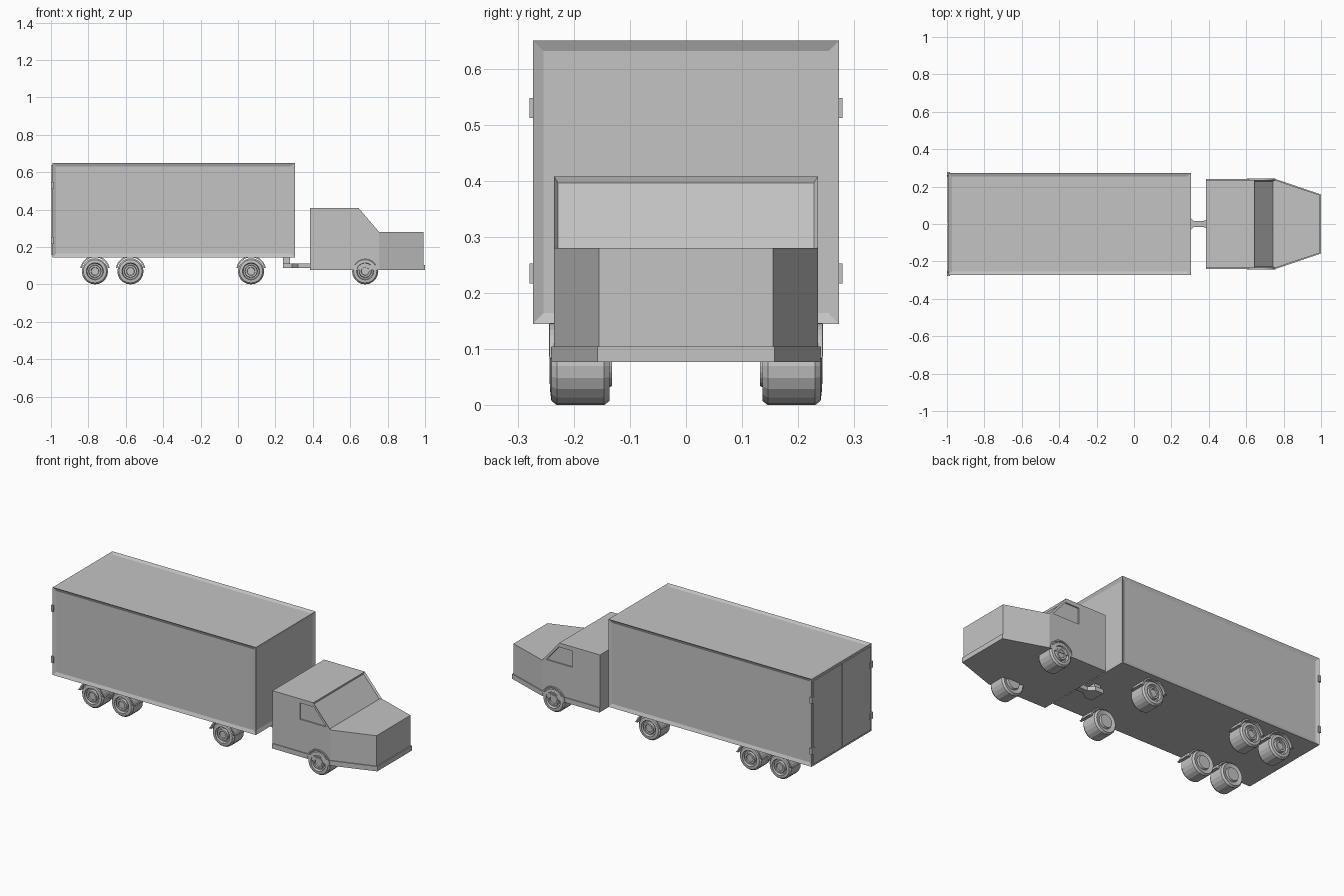
import bpy, bmesh, math
from mathutils import Vector

if "Cube" in bpy.data.objects:
    bpy.data.objects.remove(bpy.data.objects["Cube"], do_unlink=True)

grey = bpy.data.materials.new("plain grey")
grey.use_nodes = True
grey.diffuse_color = (0.55, 0.55, 0.55, 1)
grey.node_tree.nodes["Principled BSDF"].inputs["Base Color"].default_value = (0.55, 0.55, 0.55, 1)


def finish(name, bm):
    bmesh.ops.recalc_face_normals(bm, faces=bm.faces)
    mesh = bpy.data.meshes.new(name)
    bm.to_mesh(mesh)
    bm.free()
    mesh.materials.append(grey)
    obj = bpy.data.objects.new(name, mesh)
    bpy.context.collection.objects.link(obj)
    return obj


def box_mesh(lo, hi):
    bm = bmesh.new()
    bmesh.ops.create_cube(bm, size=1)
    for v in bm.verts:
        v.co = Vector([(a + b) / 2 + c * (b - a) for a, b, c in zip(lo, hi, v.co)])
    bm.normal_update()
    return bm


def box(name, lo, hi):
    return finish(name, box_mesh(lo, hi))


def prism(name, points, lo, hi, axis):
    """Extrude an outline along y (points are x, z) or z (points are x, y)."""
    bm = bmesh.new()
    rings = []
    for d in (lo, hi):
        rings.append([bm.verts.new((a, d, b) if axis == "y" else (a, b, d)) for a, b in points])
    n = len(points)
    for ring in rings:
        bm.faces.new(ring)
    for i in range(n):
        j = (i + 1) % n
        bm.faces.new((rings[0][i], rings[0][j], rings[1][j], rings[1][i]))
    return finish(name, bm)


def lathe(name, profile, x, z, side, steps=20):
    """Turn a (radius, y) profile around an axle along y."""
    bm = bmesh.new()
    rings = []
    for r, y in profile:
        rings.append([bm.verts.new((x + r * math.cos(math.tau * i / steps), side * y,
                                    z + r * math.sin(math.tau * i / steps))) for i in range(steps)])
    for a, b in zip(rings, rings[1:]):
        for i in range(steps):
            j = (i + 1) % steps
            bm.faces.new((a[i], a[j], b[j], b[i]))
    bm.faces.new(rings[0])
    bm.faces.new(rings[-1])
    return finish(name, bm)


def arch(name, x, z, r_in, r_out, y_lo, y_hi, lip=0.0):
    """Half ring over a wheel, with optional level lips at its ends."""
    angles = [math.pi * (0.06 + 0.88 * i / 14) for i in range(15)]
    outer = [(x + r_out * math.cos(a), z + r_out * math.sin(a)) for a in angles]
    inner = [(x + r_in * math.cos(a), z + r_in * math.sin(a)) for a in reversed(angles)]
    if lip:
        outer = [(outer[0][0] + lip, outer[0][1])] + outer + [(outer[-1][0] - lip, outer[-1][1])]
    return prism(name, outer + inner, y_lo, y_hi, "y")


# Trailer box with recessed panels on its sides, roof and front
bm = box_mesh((-0.993, -0.273, 0.145), (0.305, 0.273, 0.65))
panels = [f for f in bm.faces if abs(f.normal.y) > 0.9 or f.normal.x > 0.9 or f.normal.z > 0.9]
bmesh.ops.inset_individual(bm, faces=panels, thickness=0.027, depth=-0.008)
finish("trailer_box", bm)

# Rear doors and hinges
for side, label in ((1, "left"), (-1, "right")):
    ys = sorted((side * 0.003, side * 0.262))
    box("rear_door_" + label, (-0.998, ys[0], 0.157), (-0.99, ys[1], 0.638))
    for z, level in ((0.235, "lower"), (0.53, "upper")):
        ys = sorted((side * 0.25, side * 0.279))
        box(f"door_hinge_{level}_{label}", (-1.0, ys[0], z - 0.018), (-0.985, ys[1], z + 0.018))

# Cab body: side outline plus a nose that narrows towards the front
outline = [(0.385, 0.08), (0.755, 0.08), (0.755, 0.28), (0.645, 0.408), (0.385, 0.408)]
bm = bmesh.new()
sides = []
for s in (-1, 1):
    main = [bm.verts.new((x, s * 0.235, z)) for x, z in outline]
    nose = [bm.verts.new((0.993, s * 0.155, z)) for z in (0.08, 0.28)]
    bm.faces.new(main)
    bm.faces.new((main[1], nose[0], nose[1], main[2]))
    sides.append((main, nose))
(m0, n0), (m1, n1) = sides
for i in (0, 2, 3, 4):
    j = (i + 1) % 5
    bm.faces.new((m0[i], m0[j], m1[j], m1[i]))
bm.faces.new((m0[1], n0[0], n1[0], m1[1]))
bm.faces.new((n0[0], n0[1], n1[1], n1[0]))
bm.faces.new((n0[1], m0[2], m1[2], n1[1]))
bm.faces.new((m0[0], m0[1], m1[1], m1[0])) if not bm.edges.get((m0[1], m1[1])).is_manifold and len(
    bm.edges.get((m0[0], m1[0])).link_faces) < 2 else None
bmesh.ops.recalc_face_normals(bm, faces=bm.faces)
windshield = [f for f in bm.faces if f.normal.x > 0.4 and f.normal.z > 0.4]
bmesh.ops.inset_individual(bm, faces=windshield, thickness=0.01, depth=-0.01)
cab = finish("cab_body", bm)

# Side windows cut as shallow recesses
window = [(0.56, 0.29), (0.728, 0.29), (0.648, 0.384), (0.56, 0.384)]
for s, label in ((1, "left"), (-1, "right")):
    cutter = prism("window_cutter_" + label, window, *sorted((s * 0.228, s * 0.3)), "y")
    cutter.hide_render = True
    mod = cab.modifiers.new("side window " + label, "BOOLEAN")
    mod.operation = "DIFFERENCE"
    mod.solver = "EXACT"
    mod.object = cutter
    bpy.context.view_layer.objects.active = cab
    bpy.ops.object.modifier_apply(modifier=mod.name)
    bpy.data.objects.remove(cutter, do_unlink=True)

# Bumper skirt around the bottom of the cab
half = [(0.385, 0.24), (0.757, 0.24), (1.0, 0.158)]
prism("bumper_skirt", half + [(x, -y) for x, y in reversed(half)], 0.077, 0.105, "z")

# Tow hitch
half = [(0.24, 0.045), (0.29, 0.045), (0.32, 0.016), (0.37, 0.016), (0.39, 0.024)]
prism("hitch_bar", half + [(x, -y) for x, y in reversed(half)], 0.088, 0.113, "z")
box("hitch_post", (0.24, -0.022, 0.11), (0.278, 0.022, 0.15))

# Wheels: tyre, recessed rim and raised hub
tyre = [(0.022, 0.132), (0.036, 0.132), (0.04, 0.142), (0.062, 0.136), (0.07, 0.146),
        (0.07, 0.23), (0.062, 0.24), (0.046, 0.242), (0.042, 0.228), (0.034, 0.228),
        (0.032, 0.243), (0.022, 0.243), (0.02, 0.236)]
axles = {"cab": 0.68, "trailer_front": 0.07, "trailer_middle": -0.575, "trailer_rear": -0.765}
for axle, x in axles.items():
    for s, label in ((1, "left"), (-1, "right")):
        lathe(f"{axle}_wheel_{label}", tyre, x, 0.07, s)
        if axle == "cab":
            arch(f"{axle}_arch_{label}", x, 0.07, 0.07, 0.077, *sorted((s * 0.225, s * 0.243)))
        else:
            arch(f"{axle}_fender_{label}", x, 0.073, 0.072, 0.08, *sorted((s * 0.16, s * 0.244)), lip=0.008)
